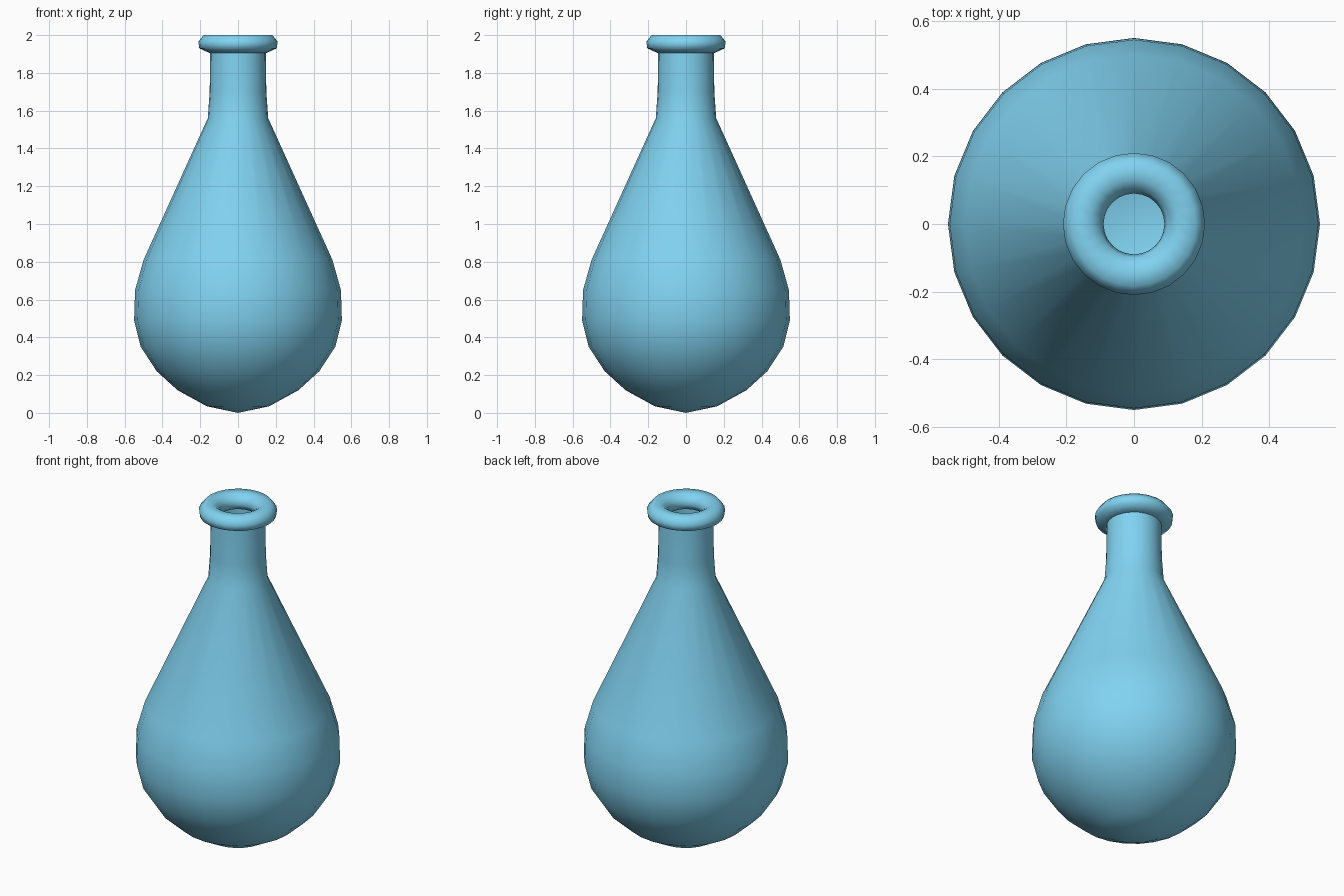
import bpy, bmesh
from math import cos, sin, pi

if "Cube" in bpy.data.objects:
    bpy.data.objects.remove(bpy.data.objects["Cube"])

SIDES = 24

glaze = bpy.data.materials.new("blue_glaze")
glaze.diffuse_color = (0.22, 0.65, 0.88, 1)
glaze.use_nodes = True
glaze.node_tree.nodes["Principled BSDF"].inputs["Base Color"].default_value = glaze.diffuse_color


def lathe(name, profile, closed=False):
    """Revolve (radius, z) points about the z axis."""
    bm = bmesh.new()
    rings = []
    for r, z in profile:
        count = SIDES if r > 0 else 1
        rings.append([bm.verts.new((r * cos(2 * pi * i / SIDES), r * sin(2 * pi * i / SIDES), z))
                      for i in range(count)])
    pairs = list(zip(rings, rings[1:]))
    if closed:
        pairs.append((rings[-1], rings[0]))
    for a, b in pairs:
        for i in range(SIDES):
            j = (i + 1) % SIDES
            if len(a) == 1:
                bm.faces.new((a[0], b[j], b[i]))
            else:
                bm.faces.new((a[i], a[j], b[j], b[i]))
    for f in bm.faces:
        f.smooth = True
    mesh = bpy.data.meshes.new(name)
    bm.to_mesh(mesh)
    bm.free()
    mesh.materials.append(glaze)
    obj = bpy.data.objects.new(name, mesh)
    bpy.context.collection.objects.link(obj)
    return obj


# Pear-shaped body and open neck
lathe("flask_body", [(0, 0), (0.165, 0.035), (0.32, 0.12), (0.43, 0.22),
                     (0.515, 0.35), (0.55, 0.49), (0.545, 0.65), (0.50, 0.81),
                     (0.16, 1.56), (0.15, 1.70), (0.147, 1.92)])

# Rounded lip around the mouth
lathe("flask_lip", [(0.15, 1.905), (0.205, 1.93), (0.21, 1.965), (0.183, 2.0),
                    (0.13, 2.0), (0.10, 1.975), (0.09, 1.945), (0.105, 1.915)], closed=True)
